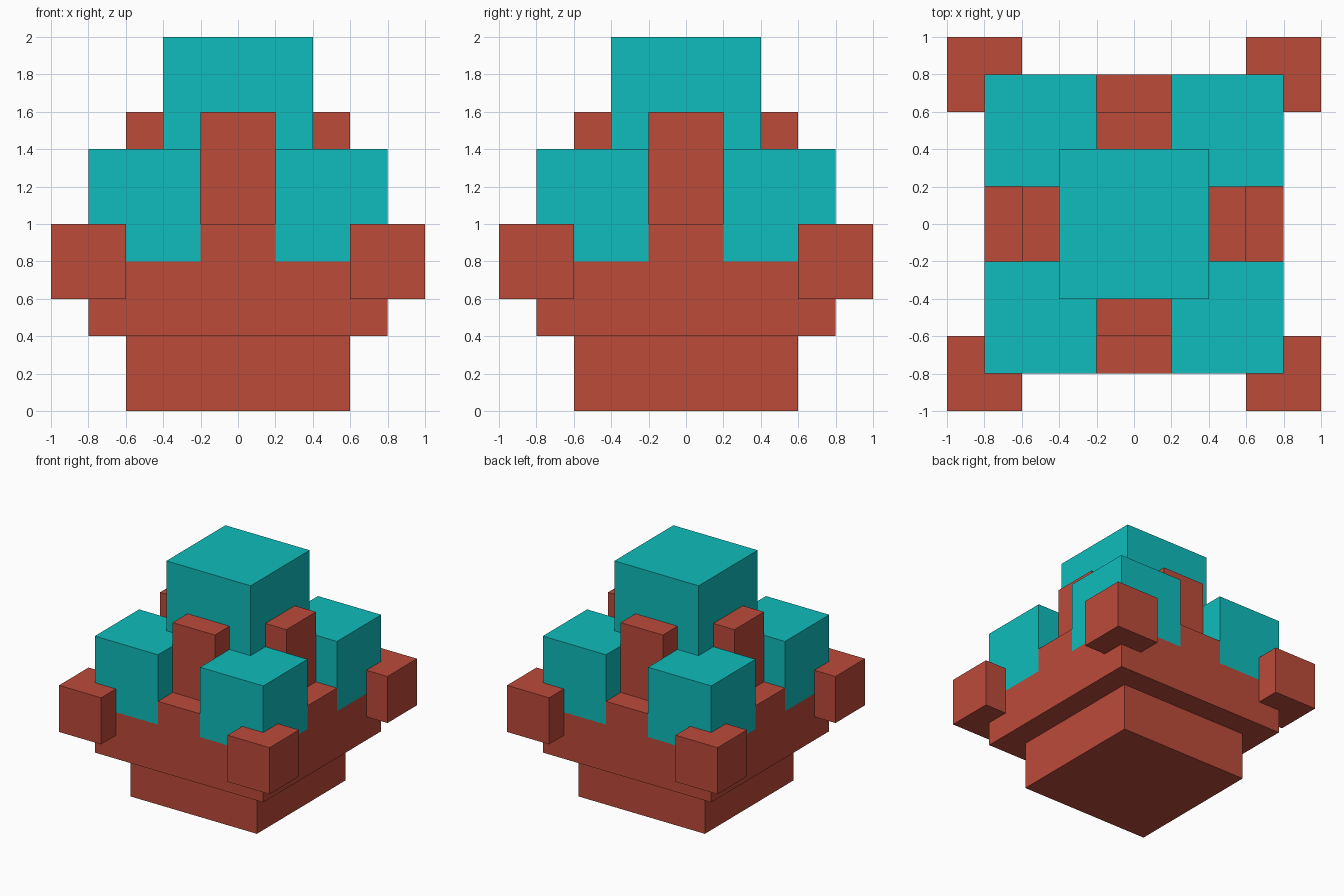
import bpy
import bmesh
from mathutils import Matrix

cube = bpy.data.objects.get("Cube")
if cube:
    bpy.data.objects.remove(cube, do_unlink=True)


def material(name, rgb):
    mat = bpy.data.materials.new(name)
    mat.use_nodes = True
    color = (*rgb, 1.0)
    mat.diffuse_color = color
    mat.node_tree.nodes["Principled BSDF"].inputs["Base Color"].default_value = color
    return mat


RED = material("brick red", (0.503, 0.069, 0.042))
TEAL = material("teal", (0.005, 0.503, 0.503))


def box(name, low, high, mat, turn=0):
    """Flat-sided box between two corners, turned by quarter turns about z."""
    size = [b - a for a, b in zip(low, high)]
    centre = [(a + b) / 2 for a, b in zip(low, high)]
    bm = bmesh.new()
    bmesh.ops.create_cube(bm, size=1)
    bmesh.ops.scale(bm, vec=size, verts=bm.verts)
    bmesh.ops.translate(bm, vec=centre, verts=bm.verts)
    bm.transform(Matrix.Rotation(turn * 1.5707963267948966, 4, "Z"))
    mesh = bpy.data.meshes.new(name)
    bm.to_mesh(mesh)
    bm.free()
    mesh.materials.append(mat)
    obj = bpy.data.objects.new(name, mesh)
    bpy.context.collection.objects.link(obj)
    return obj


# Stepped pedestal and central tower
box("base", (-0.6, -0.6, 0), (0.6, 0.6, 0.4), RED)
box("body", (-0.8, -0.8, 0.4), (0.8, 0.8, 0.8), RED)
box("tower", (-0.4, -0.4, 0.8), (0.4, 0.4, 2.0), TEAL)

# Raised steps and upright ribs on the four sides
for turn, side in enumerate(("front", "left", "back", "right")):
    box(side + "_step", (-0.2, -0.8, 0.8), (0.2, -0.4, 1.0), RED, turn)
    box(side + "_rib", (-0.2, -0.6, 1.0), (0.2, -0.4, 1.6), RED, turn)

# Corner turrets with outer corner blocks
for turn, corner in enumerate(("back_left", "back_right", "front_right", "front_left")):
    box(corner + "_turret", (0.2, 0.2, 0.8), (0.8, 0.8, 1.4), TEAL, turn)
    box(corner + "_block", (0.6, 0.6, 0.6), (1.0, 1.0, 1.0), RED, turn)
